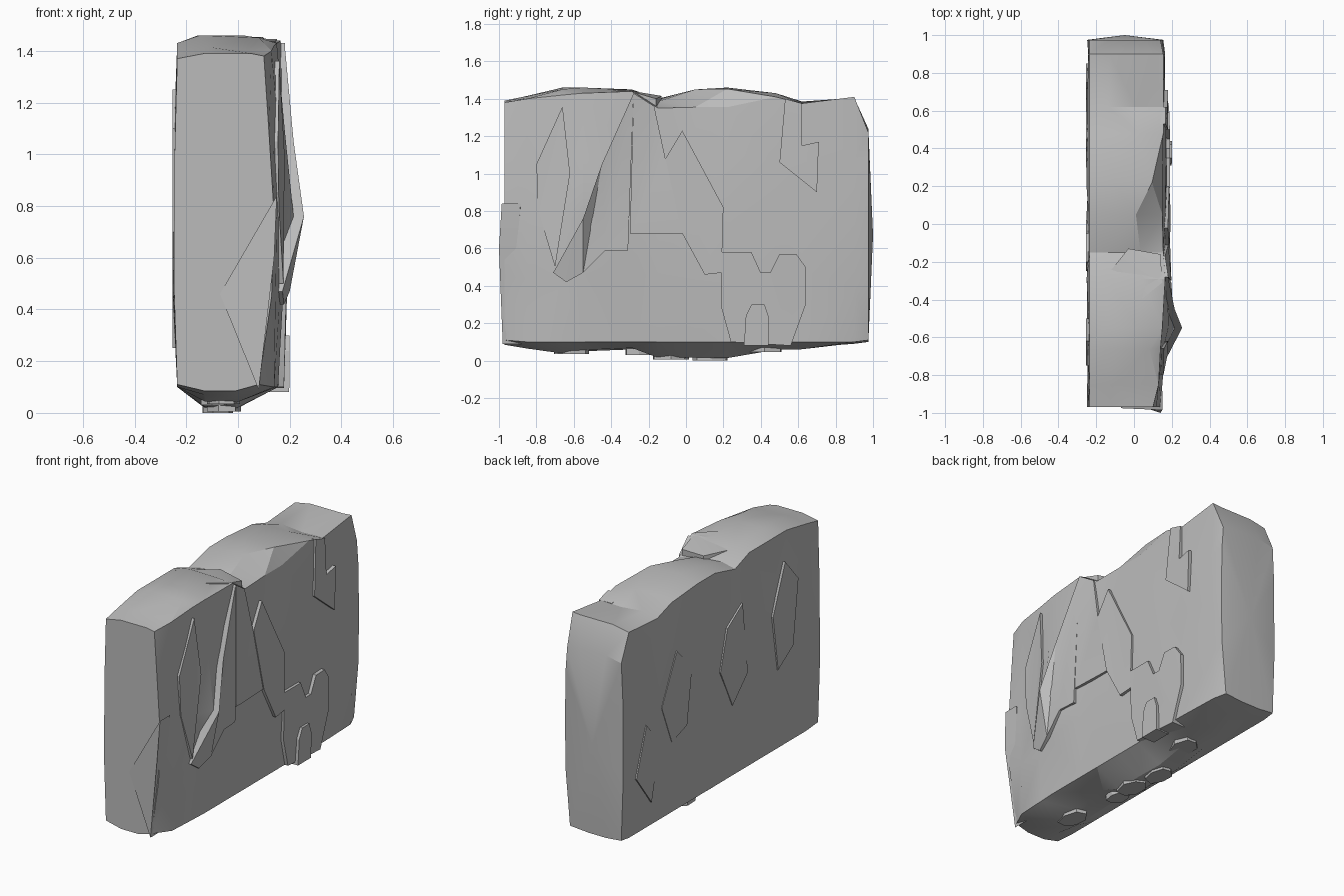
import bpy, bmesh, math, random
from mathutils import Vector
random.seed(4)

stone = bpy.data.materials.new("grey stone")
stone.diffuse_color = (0.5, 0.5, 0.5, 1)


def finish(name, bm, angle=22):
    bmesh.ops.recalc_face_normals(bm, faces=bm.faces)
    me = bpy.data.meshes.new(name)
    bm.to_mesh(me)
    bm.free()
    me.materials.append(stone)
    ob = bpy.data.objects.new(name, me)
    bpy.context.collection.objects.link(ob)
    bpy.ops.object.select_all(action='DESELECT')
    ob.select_set(True)
    bpy.context.view_layer.objects.active = ob
    bpy.ops.object.shade_smooth_by_angle(angle=math.radians(angle))
    return ob


def plate(name, top, push):
    """Chipped plate: outline of 3D points, extruded back into the slab."""
    bm = bmesh.new()
    a = [bm.verts.new(p) for p in top]
    b = [bm.verts.new(Vector(p) + Vector(push)) for p in top]
    n = len(a)
    bm.faces.new(a)
    bm.faces.new(b[::-1])
    for i in range(n):
        j = (i + 1) % n
        bm.faces.new((a[i], b[i], b[j], a[j]))
    bmesh.ops.triangulate(bm, faces=[f for f in bm.faces if len(f.verts) > 4])
    return finish(name, bm)


# Main slab: rings lofted along y
# y, ridge z, right edge z, bottom z, then right-face x from top to bottom
stations = [
    (-0.97, 1.39, 1.38, .085, .10, .12, .14, .13, .08),
    (-0.85, 1.415, 1.40, .07, .13, .14, .15, .15, .14),
    (-0.66, 1.46, 1.42, .045, .14, .15, .165, .165, .15),
    (-0.55, 1.46, 1.43, .05, .15, .18, .215, .18, .155),
    (-0.29, 1.45, 1.44, .06, .165, .175, .185, .175, .155),
    (-0.15, 1.40, 1.35, .025, .155, .165, .175, .17, .155),
    (0.05, 1.45, 1.355, .02, .15, .165, .175, .17, .155),
    (0.22, 1.46, 1.355, .02, .15, .165, .175, .17, .155),
    (0.48, 1.43, 1.41, .06, .155, .165, .17, .165, .16),
    (0.62, 1.385, 1.375, .07, .155, .16, .165, .165, .16),
    (0.90, 1.405, 1.41, .09, .155, .16, .165, .16, .15),
    (0.975, 1.24, 1.22, .10, .14, .15, .155, .15, .12),
]
bm = bmesh.new()
rings = []
for i, (y, zt, zr, zb, xt, xu, xr, xm, xb) in enumerate(stations):
    mid = 0 < i < len(stations) - 1
    zl = min(zt - .02, 1.43)
    j = lambda s: random.uniform(-s, s) if mid else 0
    low = .1 if mid else .11
    pts = [(-.13, zb), (-.01, zb + j(.01)), (xb, low),
           (xm + j(.006), .45 + j(.06)), (xr, .76), (xu + j(.006), 1.08 + j(.04)), (xt, zr),
           (.05 + j(.05), zt - max(0, j(.015))), (-.13 + j(.03), zt), (-.235, zl),
           (-.245 + j(.008), 1.0 + j(.06)), (-.248 + j(.006), .5 + j(.06)), (-.235, low)]
    rings.append([bm.verts.new((x, y, z)) for x, z in pts])
n = len(rings[0])
for r, s in zip(rings, rings[1:]):
    for k in range(n):
        m = (k + 1) % n
        bm.faces.new((r[k], r[m], s[m], s[k]))
caps = [bm.faces.new(rings[0]), bm.faces.new(rings[-1])]
bmesh.ops.poke(bm, faces=[caps[1]], offset=0)
bm.verts.ensure_lookup_table()
bm.verts[-1].co.y = 1.0
bmesh.ops.triangulate(bm, faces=[f for f in bm.faces if len(f.verts) == 4])
finish("rock_slab", bm)

# Raised plates on the right face, as (y, z, x)
right_plates = {
    "bulging_shard": [(-.28, 1.43, .18), (-.45, 1.05, .215), (-.55, .76, .255), (-.71, .47, .172),
                      (-.64, .42, .178), (-.55, .47, .2), (-.43, .59, .205), (-.31, .59, .198)],
    "ridge_strip": [(-.28, 1.43, .182), (-.30, .68, .198), (-.02, .68, .188), (-.11, 1.08, .182),
                    (-.17, 1.36, .165)],
    "middle_shard": [(-.11, 1.08, .186), (-.02, 1.23, .18), (.2, .82, .186), (.19, .47, .188),
                     (.1, .46, .192), (-.02, .68, .194)],
    "lower_block": [(.24, .1, .178), (.19, .28, .182), (.19, .58, .19), (.35, .58, .19), (.40, .47, .19),
                    (.45, .47, .19), (.5, .57, .19), (.59, .57, .187), (.64, .5, .183),
                    (.64, .3, .18), (.56, .08, .178)],
    "small_arch": [(.31, .08, .198), (.32, .24, .2), (.35, .3, .2), (.42, .3, .2), (.44, .24, .2),
                   (.44, .08, .198)],
    "upper_chip": [(.53, 1.40, .168), (.62, 1.375, .168), (.62, 1.15, .178), (.71, 1.17, .18),
                   (.70, .9, .18), (.5, 1.06, .18)],
    "thin_sliver": [(-.8, 1.05, .155), (-.66, 1.36, .16), (-.62, 1.0, .18), (-.7, .5, .176),
                    (-.79, .8, .158)],
}
for name, pts in right_plates.items():
    plate(name, [(x, y, z) for y, z, x in pts], (-.09, 0, 0))

# Wedge on the front end
plate("front_wedge", [(.15, -.985, .84), (-.07, -.975, .46), (.08, -.98, .09), (.14, -1.0, .6)], (0, .1, 0))

# Thin plate edges that read as cracks on the left face (y, z)
left_plates = [
    [(-.75, 1.1), (-.62, 1.25), (-.5, .95), (-.55, .6), (-.7, .7)],
    [(-.2, 1.15), (-.05, 1.05), (.02, .8), (-.1, .55), (-.25, .7)],
    [(.3, .95), (.45, 1.1), (.6, .8), (.5, .55), (.35, .6)],
    [(.62, .6), (.75, .75), (.85, .45), (.7, .25)],
]
for i, pts in enumerate(left_plates):
    plate(f"left_plate_{i + 1}", [(-.253, y, z) for y, z in pts], (.05, 0, 0))

# Stepped plate beside the dip on the top
plate("top_plate", [(-.2, -.33, 1.44), (0, -.43, 1.452), (.15, -.31, 1.445), (.14, -.16, 1.40),
                    (-.03, -.13, 1.415), (-.11, -.23, 1.43)], (0, 0, -.08))

# Angular plates under the slab
for i, (x, y, r, z) in enumerate([(-.08, .14, .1, 0), (-.06, -.08, .11, .006), (-.09, -.25, .08, .03),
                                  (-.06, -.62, .1, .035), (-.03, .42, .1, .045)]):
    pts = []
    for k in range(7):
        a = math.tau * k / 7
        q = r * random.uniform(.75, 1)
        pts.append((x + .75 * q * math.cos(a), y + 1.1 * q * math.sin(a), z))
    plate(f"bottom_plate_{i + 1}", pts, (0, 0, .06))
